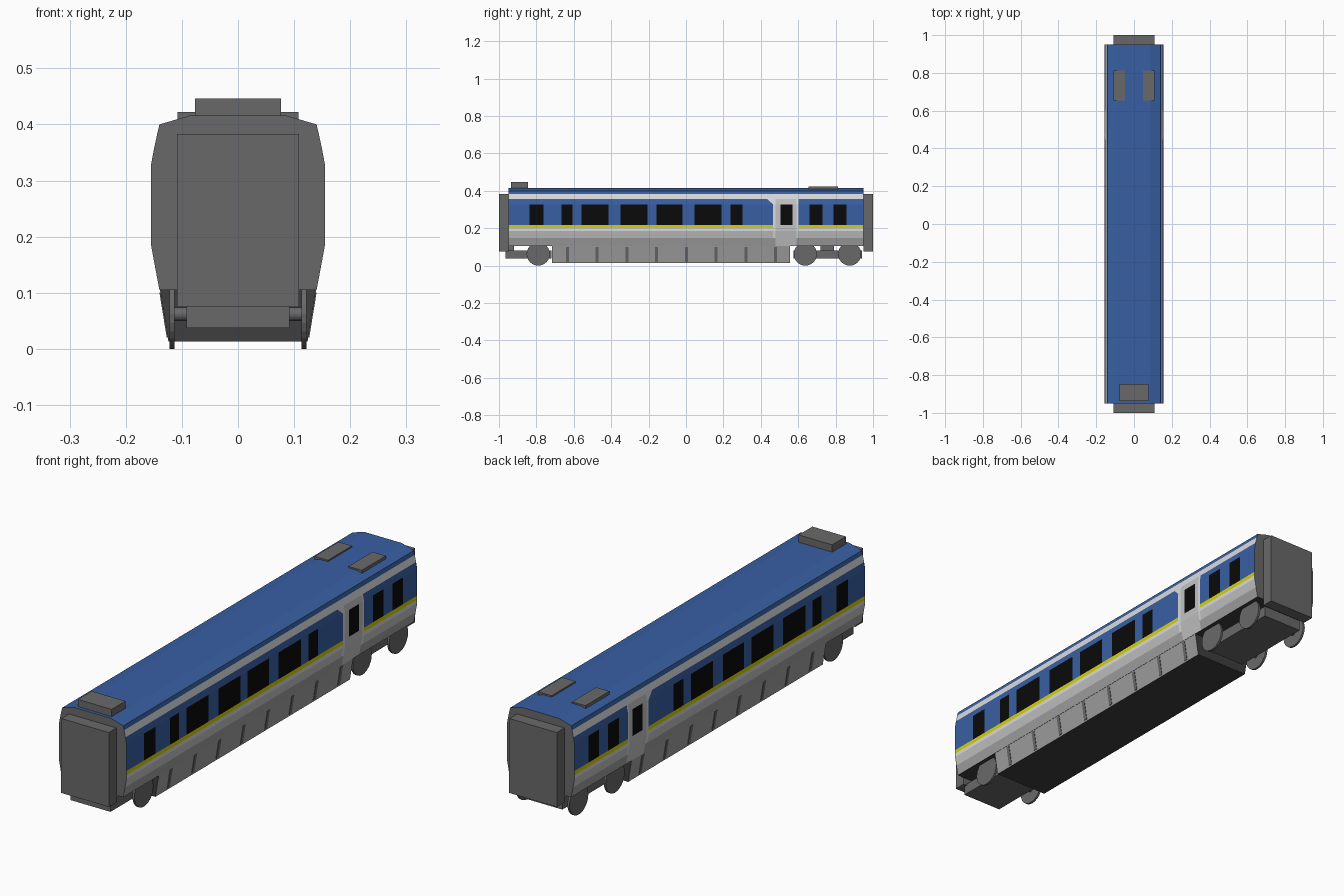
import bpy
import bmesh
from math import pi
from mathutils import Matrix

cube = bpy.data.objects.get("Cube")
if cube:
    bpy.data.objects.remove(cube, do_unlink=True)


def material(name, r, g, b):
    """Flat material from 0-255 display values, stored as linear."""
    col = tuple(((c / 255 + 0.055) / 1.055) ** 2.4 for c in (r, g, b)) + (1,)
    mat = bpy.data.materials.new(name)
    mat.use_nodes = True
    mat.diffuse_color = col
    mat.node_tree.nodes["Principled BSDF"].inputs["Base Color"].default_value = col
    return mat


BLUE = material("blue paint", 56, 95, 163)
YELLOW = material("yellow stripe", 214, 208, 12)
WHITE = material("white stripe", 217, 219, 222)
PALE = material("pale grey panel", 195, 195, 195)
SKIRT = material("mid grey skirt", 160, 160, 160)
GREY = material("equipment grey", 105, 105, 105)
DARK = material("dark underframe", 62, 62, 62)
GLASS = material("black glass", 10, 10, 10)


def finish(name, bm, mats):
    bmesh.ops.recalc_face_normals(bm, faces=bm.faces)
    mesh = bpy.data.meshes.new(name)
    bm.to_mesh(mesh)
    bm.free()
    for m in mats:
        mesh.materials.append(m)
    obj = bpy.data.objects.new(name, mesh)
    bpy.context.collection.objects.link(obj)
    return obj


def prism(name, profile, y0, y1, mat):
    """Extrude an (x, z) outline along y."""
    bm = bmesh.new()
    face = bm.faces.new([bm.verts.new((x, y0, z)) for x, z in profile])
    ext = bmesh.ops.extrude_face_region(bm, geom=[face])["geom"]
    for v in ext:
        if isinstance(v, bmesh.types.BMVert):
            v.co.y = y1
    if not any(abs(f.calc_center_median().y - y0) < 1e-6 for f in bm.faces):
        bm.faces.new([v for v in bm.verts if abs(v.co.y - y0) < 1e-6])
    return finish(name, bm, [mat])


def box(name, x0, x1, y0, y1, z0, z1, mat):
    return prism(name, [(x0, z0), (x1, z0), (x1, z1), (x0, z1)], y0, y1, mat)


def cylinder(name, radius, length, y, z, x, mat):
    bm = bmesh.new()
    turn = Matrix.Translation((x, y, z)) @ Matrix.Rotation(pi / 2, 4, "Y")
    bmesh.ops.create_cone(bm, cap_ends=True, segments=24, radius1=radius,
                          radius2=radius, depth=length, matrix=turn)
    return finish(name, bm, [mat])


# Body shell: a grid whose cuts follow the windows, door and stripes
half = [(0.14, 0.105), (0.148, 0.147), (0.155, 0.185), (0.155, 0.2), (0.155, 0.217),
        (0.155, 0.328), (0.15, 0.355), (0.144, 0.383), (0.14, 0.4), (0.085, 0.416)]
outline = half + [(-x, z) for x, z in reversed(half)]
windows = [(-0.837, -0.762), (-0.666, -0.607), (-0.559, -0.414), (-0.35, -0.206),
           (-0.158, -0.019), (0.045, 0.19), (0.238, 0.302), (0.505, 0.57),
           (0.66, 0.73), (0.789, 0.858)]
END = 0.95
SLANT = (0.435, 0.465)
DOOR = (0.478, 0.592)
SURROUND = (SLANT[1], 0.602)
cuts = sorted({y for w in windows for y in w} | {-END, END, *SLANT, *DOOR, *SURROUND})


def inside(y, span):
    return span[0] < y < span[1]


def body_colour(y, z, normal_z):
    if normal_z < -0.9:
        return DARK
    if abs(y) > END - 1e-4:
        return GREY
    if z > 0.383:
        return BLUE
    if z > 0.355:
        return WHITE
    if inside(z, (0.217, 0.328)) and any(inside(y, w) for w in windows):
        return GLASS
    if inside(y, DOOR):
        return PALE
    if inside(y, SURROUND) and z > 0.147:
        return WHITE
    if z > 0.217:
        return BLUE
    if z > 0.2:
        return YELLOW
    return WHITE if z > 0.185 else PALE if z > 0.147 else SKIRT


body_mats = [BLUE, YELLOW, WHITE, PALE, SKIRT, GREY, DARK, GLASS]
bm = bmesh.new()
rings = [[bm.verts.new((x, y, z)) for x, z in outline] for y in cuts]
slanted = []
n = len(outline)
for a, b in zip(rings, rings[1:]):
    for i in range(n):
        j = (i + 1) % n
        quad = [a[i], a[j], b[j], b[i]]
        mid_y = (a[i].co.y + b[i].co.y) / 2
        mid_z = (a[i].co.z + a[j].co.z) / 2
        if inside(mid_y, SLANT) and inside(mid_z, (0.328, 0.355)):
            # Slanted corner of the blue panel beside the door
            low, high = sorted((i, j), key=lambda k: outline[k][1])
            bm.faces.new([a[low], b[low], a[high]])
            slanted.append(bm.faces.new([b[low], b[high], a[high]]))
        else:
            bm.faces.new(quad)
for ring in (rings[0], rings[-1]):
    bm.faces.new(ring)
bmesh.ops.recalc_face_normals(bm, faces=bm.faces)
for f in bm.faces:
    zs = [v.co.z for v in f.verts]
    ys = [v.co.y for v in f.verts]
    mat = body_colour((min(ys) + max(ys)) / 2, (min(zs) + max(zs)) / 2, f.normal.z)
    f.material_index = body_mats.index(WHITE if f in slanted else mat)
finish("body_shell", bm, body_mats)

# Skirt with dark ends and underside, and dark ribs on its sides
skirt = prism("skirt", [(0.139, 0.105), (0.124, 0.013), (-0.124, 0.013), (-0.139, 0.105)],
              -0.717, 0.555, SKIRT)
skirt.data.materials.append(DARK)
for p in skirt.data.polygons:
    p.material_index = 0 if abs(p.normal.x) > 0.5 else 1
for k in range(8):
    y = -0.634 + k * 0.159
    for s, side in ((1, "left"), (-1, "right")):
        rib = [(s * 0.136, 0.1), (s * 0.124, 0.02), (s * 0.127, 0.02), (s * 0.14, 0.1)]
        prism(f"skirt_rib_{side}_{k + 1}", rib, y - 0.008, y + 0.008, GREY)

# Gangway connections at both ends
box("front_gangway", -0.109, 0.109, -1, -END, 0.075, 0.383, GREY)
box("rear_gangway", -0.109, 0.109, END, 1, 0.075, 0.383, GREY)

# Roof equipment
box("front_roof_unit", -0.077, 0.077, -0.936, -0.846, 0.41, 0.446, GREY)
for s, side in ((1, "left"), (-1, "right")):
    box(f"rear_roof_hatch_{side}", *sorted((s * 0.047, s * 0.108)),
        0.655, 0.812, 0.4, 0.422, GREY)

# Bogies
box("front_bogie_frame", -0.092, 0.092, -0.965, -0.72, 0.037, 0.082, GREY)
box("front_bogie_pivot", -0.06, 0.06, -0.965, -0.92, 0.08, 0.108, GREY)
box("rear_bogie_frame", -0.092, 0.092, 0.575, 0.94, 0.037, 0.082, GREY)
box("rear_bogie_pivot", -0.06, 0.06, 0.72, 0.79, 0.08, 0.108, GREY)
for name, y in (("front", -0.79), ("rear_inner", 0.638), ("rear_outer", 0.875)):
    cylinder(f"{name}_axle", 0.012, 0.23, y, 0.062, 0, GREY)
    for s, side in ((1, "left"), (-1, "right")):
        cylinder(f"{name}_wheel_{side}", 0.062, 0.009, y, 0.062, s * 0.118, GREY)
